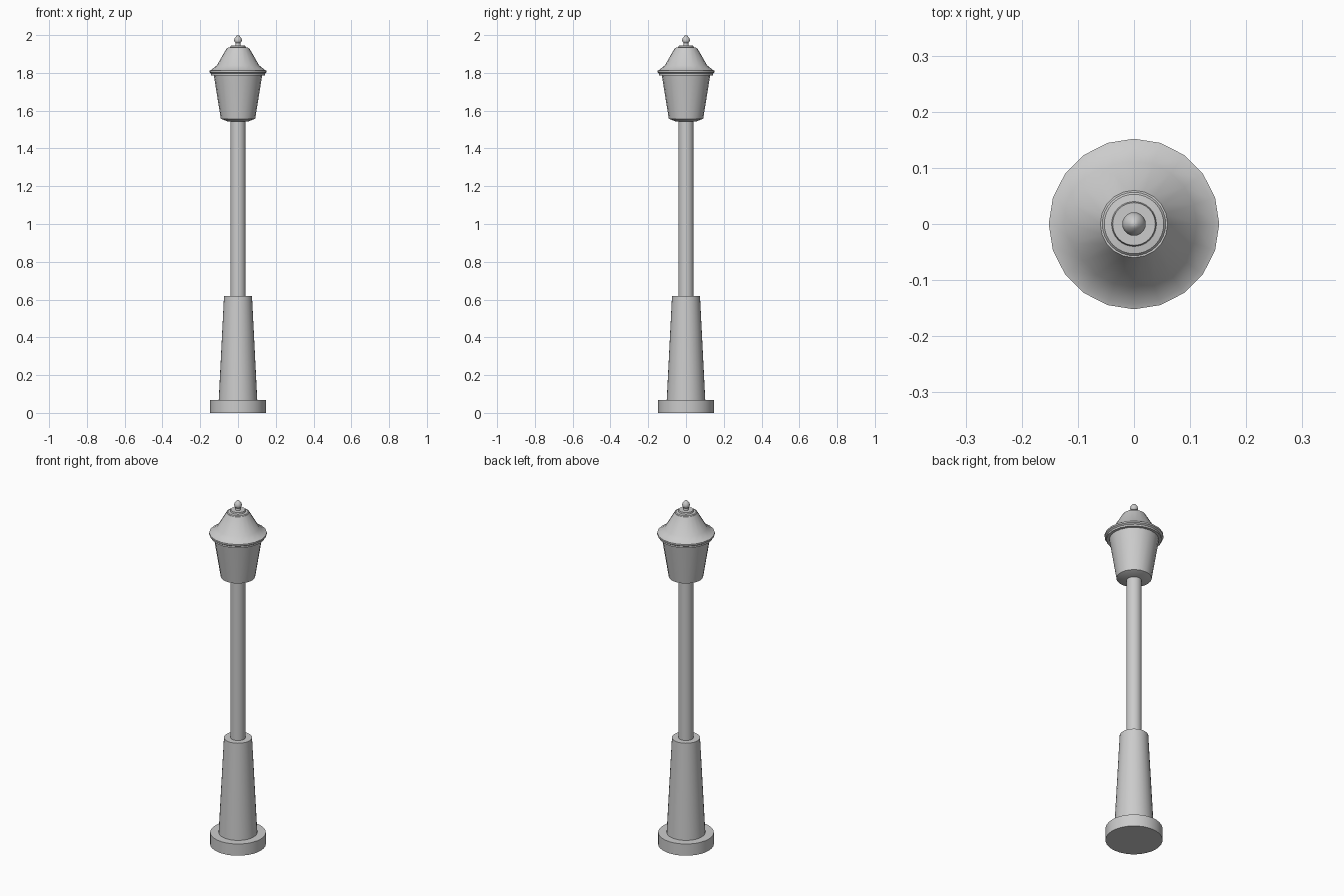
import bpy, bmesh, math

if "Cube" in bpy.data.objects:
    bpy.data.objects.remove(bpy.data.objects["Cube"])


def lathe(name, profile, sides, angle=30):
    """Revolve (radius, z) points around z and close both ends."""
    bm = bmesh.new()
    rings = []
    for r, z in profile:
        if r == 0:
            rings.append([bm.verts.new((0, 0, z))] * sides)
        else:
            rings.append([bm.verts.new((r * math.cos(2 * math.pi * i / sides),
                                        r * math.sin(2 * math.pi * i / sides), z))
                          for i in range(sides)])
    for a, b in zip(rings, rings[1:]):
        for i in range(sides):
            j = (i + 1) % sides
            bm.faces.new(list(dict.fromkeys((a[i], a[j], b[j], b[i]))))
    if profile[0][0] > 0:
        bm.faces.new(rings[0][::-1])
    if profile[-1][0] > 0:
        bm.faces.new(rings[-1])
    bmesh.ops.recalc_face_normals(bm, faces=bm.faces)
    me = bpy.data.meshes.new(name)
    bm.to_mesh(me)
    bm.free()
    ob = bpy.data.objects.new(name, me)
    bpy.context.collection.objects.link(ob)
    bpy.ops.object.select_all(action='DESELECT')
    ob.select_set(True)
    bpy.context.view_layer.objects.active = ob
    bpy.ops.object.shade_smooth_by_angle(angle=math.radians(angle))
    return ob


# Foot, tapered pedestal and pole
lathe("base", [(0.147, 0), (0.147, 0.068)], 32)
lathe("pedestal", [(0.102, 0.068), (0.074, 0.62)], 32)
lathe("pole", [(0.04, 0.62), (0.04, 1.545)], 32)

# Lantern body flaring upward
lathe("lantern_body", [(0.055, 1.543), (0.091, 1.557), (0.128, 1.787)], 20)

# Roof with flared rim
lathe("lantern_roof", [(0.143, 1.787), (0.143, 1.797), (0.152, 1.803),
                       (0.152, 1.812), (0.143, 1.815), (0.112, 1.84),
                       (0.06, 1.93)], 20)

# Stepped collar and finial
lathe("roof_collar", [(0.061, 1.925), (0.053, 1.934), (0.04, 1.936),
                      (0.038, 1.945)], 32)
lathe("finial", [(0.014, 1.945), (0.012, 1.957), (0.019, 1.964), (0.021, 1.973),
                 (0.017, 1.985), (0.008, 1.996), (0, 2.0)], 20, 40)
